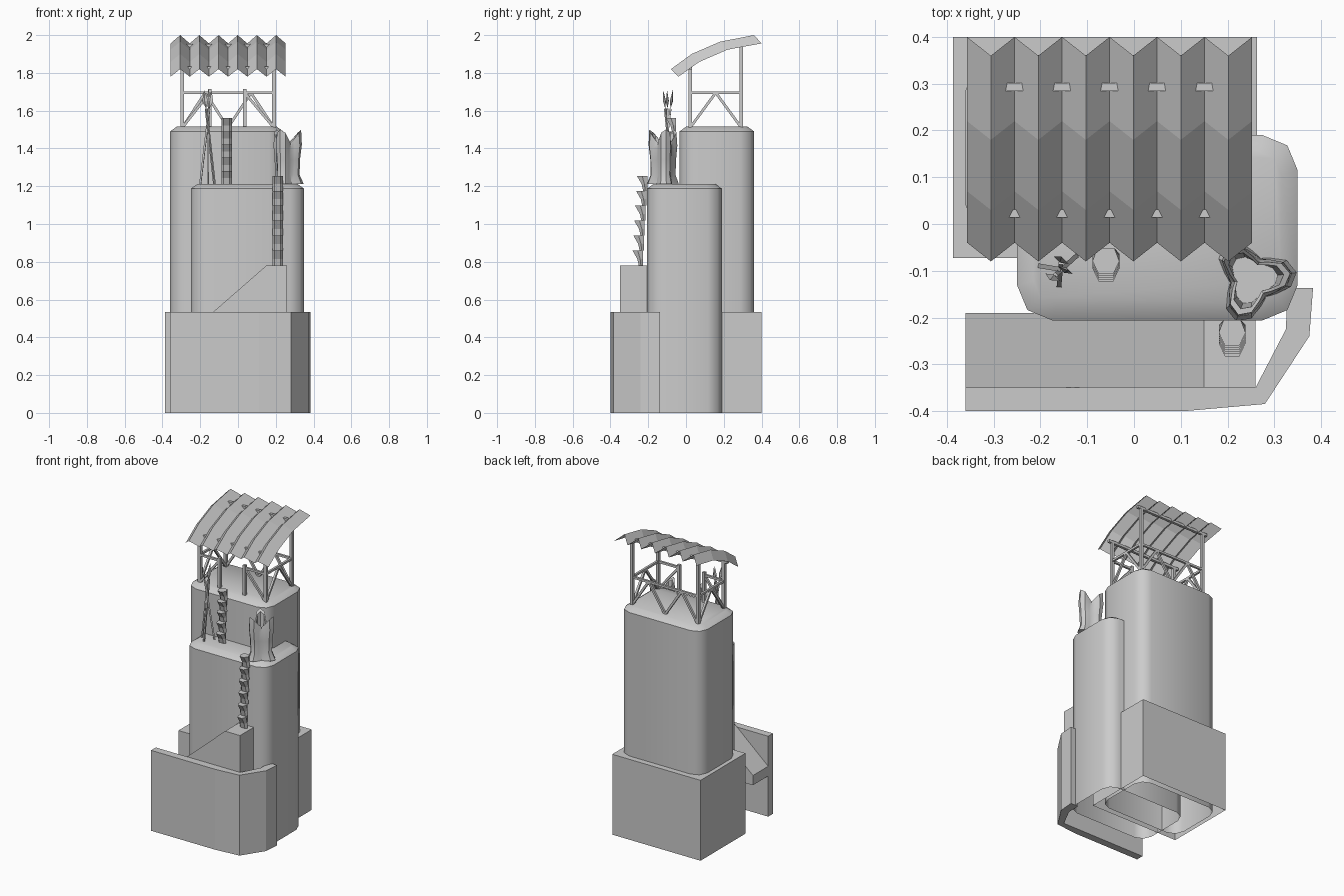
import bpy, bmesh, math
from mathutils import Vector

cube = bpy.data.objects.get("Cube")
if cube:
    bpy.data.objects.remove(cube)

stone = bpy.data.materials.new("plain_grey")
stone.use_nodes = True
GREY = (0.6, 0.6, 0.6, 1)
stone.diffuse_color = GREY
stone.node_tree.nodes["Principled BSDF"].inputs["Base Color"].default_value = GREY


def make(name, bm, smooth=None):
    bmesh.ops.recalc_face_normals(bm, faces=bm.faces)
    mesh = bpy.data.meshes.new(name)
    bm.to_mesh(mesh)
    bm.free()
    mesh.materials.append(stone)
    obj = bpy.data.objects.new(name, mesh)
    bpy.context.collection.objects.link(obj)
    if smooth:
        bpy.ops.object.select_all(action='DESELECT')
        obj.select_set(True)
        bpy.context.view_layer.objects.active = obj
        bpy.ops.object.shade_smooth_by_angle(angle=math.radians(smooth))
    return obj


def loft(bm, rings, closed=True, bottom=True, top=True):
    """Skin a list of point rings, with optional end caps."""
    rows = [[bm.verts.new(p) for p in ring] for ring in rings]
    n = len(rows[0])
    for a, b in zip(rows, rows[1:]):
        for i in range(n if closed else n - 1):
            j = (i + 1) % n
            bm.faces.new((a[i], a[j], b[j], b[i]))
    if bottom:
        bm.faces.new(rows[0])
    if top:
        bm.faces.new(rows[-1])


def bar(bm, p, q, r=0.01, sides=4):
    """Straight beam between two points."""
    p, q = Vector(p), Vector(q)
    turn = (q - p).to_track_quat('Z', 'Y')
    ring = [turn @ Vector((r * math.cos(a), r * math.sin(a), 0))
            for a in (math.tau * (i + 0.5) / sides for i in range(sides))]
    loft(bm, [[p + v for v in ring], [q + v for v in ring]])


def rounded_rect(cx, cy, hx, hy, r, z):
    pts = []
    for k, (sx, sy) in enumerate([(1, 1), (-1, 1), (-1, -1), (1, -1)]):
        for step in range(3):
            a = math.radians(90 * k + 45 * step)
            pts.append((cx + sx * (hx - r) + r * math.cos(a),
                        cy + sy * (hy - r) + r * math.sin(a), z))
    return pts


# Two rounded towers with sloped rims, open underneath
def tower(name, cx, cy, h):
    bm = bmesh.new()
    loft(bm, [rounded_rect(cx, cy, 0.3, 0.198, 0.075, 0),
              rounded_rect(cx, cy, 0.3, 0.198, 0.075, h - 0.025),
              rounded_rect(cx, cy, 0.265, 0.163, 0.05, h)], bottom=False)
    make(name, bm, 46)


tower("front_tower", 0.05, -0.008, 1.212)
tower("rear_tower", -0.06, 0.163, 1.515)

# Square base block, open underneath
bm = bmesh.new()
corners = [(-0.387, -0.073), (0.263, -0.073), (0.263, 0.4), (-0.387, 0.4)]
loft(bm, [[(x, y, z) for x, y in corners] for z in (0, 0.535)], bottom=False)
make("base_block", bm)

# Curved outer wall
bm = bmesh.new()
plan = [(-0.36, -0.4), (0.11, -0.4), (0.28, -0.385), (0.375, -0.24), (0.383, -0.137),
        (0.328, -0.137), (0.325, -0.225), (0.26, -0.35), (0.11, -0.35), (-0.36, -0.35)]
loft(bm, [[(x, y, z) for x, y in plan] for z in (0, 0.535)])
make("outer_wall", bm)

# Ramp with landing
bm = bmesh.new()
side = [(-0.36, 0.27), (0.26, 0.27), (0.26, 0.78), (0.15, 0.78), (-0.36, 0.335)]
loft(bm, [[(x, y, z) for x, z in side] for y in (-0.35, -0.19)])
make("ramp", bm)

# Corrugated curved roof sheet
bm = bmesh.new()
ridge = [(-0.08, 1.82), (0.03, 1.90), (0.18, 1.965), (0.36, 2.0)]
valley = [(-0.04, 1.78), (0.07, 1.858), (0.22, 1.923), (0.4, 1.956)]
rows = [[(-0.357 + 0.0508 * i, *(ridge if i % 2 else valley)[k]) for i in range(13)]
        for k in range(4)]
loft(bm, rows, closed=False, bottom=False, top=False)
make("roof_sheet", bm)

# Lookout frame: posts, roof beams, rails and braces
XL, XR, YF, YB = -0.295, 0.19, 0.022, 0.293
FLOOR, RAIL = 1.51, 1.695
bm = bmesh.new()
for x in (XL, XR):
    bar(bm, (x, YF, FLOOR), (x, YF, 1.83), 0.014)
    bar(bm, (x, YB, FLOOR), (x, YB, 1.94), 0.014)
    bar(bm, (x, YF, RAIL), (x, YB, RAIL))
    mid = (YF + YB) / 2
    for y in (YF, YB):
        bar(bm, (x, y, FLOOR), (x, mid, RAIL))
for y, z in ((YF, 1.826), (YB, 1.945)):
    bar(bm, (XL - 0.03, y, z), (XR + 0.03, y, z), 0.012)
make("frame_posts", bm)

bm = bmesh.new()
bar(bm, (XL, YB, RAIL), (XR, YB, RAIL))
step = (XR - XL) / 4
for i in range(4):
    lo, hi = (FLOOR, RAIL) if i % 2 == 0 else (RAIL, FLOOR)
    bar(bm, (XL + i * step, YB, lo), (XL + (i + 1) * step, YB, hi))
for outer, inner in ((XL, -0.15), (XR, 0.035)):
    bar(bm, (inner, YF, FLOOR), (inner, YF, 1.715), 0.013)
    bar(bm, (outer, YF, RAIL), (inner, YF, RAIL))
    bar(bm, (outer, YF, FLOOR), (inner, YF, RAIL))
make("frame_rails", bm)


# Notched log ladders: stacked steps that taper downwards
def log_ladder(name, x, y_low, y_high, z0, z1, count):
    bm = bmesh.new()
    h = (z1 - z0) / count
    for i in range(count):
        y = y_low + (y_high - y_low) * i / (count - 1)
        rings = []
        for z, depth in ((0, 0.022), (h * 0.45, 0.03), (h, 0.055)):
            rings.append([(x + 0.026 * s, y - depth * d, z0 + i * h + z)
                          for s, d in ((-0.7, 0), (0.7, 0), (1.1, 0.5), (0.6, 1), (-0.6, 1), (-1.1, 0.5))])
        loft(bm, rings)
    make(name, bm)


log_ladder("lower_ladder", 0.21, -0.228, -0.205, 0.78, 1.255, 6)
log_ladder("upper_ladder", -0.06, -0.068, -0.052, 1.212, 1.56, 5)

# Three crossed spears with leaf blades
bm = bmesh.new()
for foot, tip in (((-0.2, -0.09), (-0.14, -0.1)),
                  ((-0.125, -0.07), (-0.18, -0.12)),
                  ((-0.16, -0.13), (-0.155, -0.07))):
    p, q = Vector((*foot, 1.212)), Vector((*tip, 1.71))
    neck = p.lerp(q, 0.8)
    bar(bm, p, neck, 0.007)
    wide = p.lerp(q, 0.88)
    out = (q - p).cross(Vector((0.5, 1, 0))).normalized()
    flat = (q - p).cross(out).normalized()
    ring = [bm.verts.new(wide + v) for v in (out * 0.018, flat * 0.006, -out * 0.018, -flat * 0.006)]
    for end in (neck, q):
        v = bm.verts.new(end)
        for i in range(4):
            bm.faces.new((ring[i], ring[(i + 1) % 4], v))
make("spears", bm)

# Hide vessel with three peaks, hollow inside
bm = bmesh.new()
rings = []
for z, r, amp, lift in ((1.212, 0.072, 0.024, 0), (1.26, 0.058, 0.016, 0), (1.34, 0.062, 0.014, 0),
                        (1.41, 0.066, 0.02, 0.01), (1.465, 0.06, 0.022, 0.035),
                        (1.455, 0.05, 0.018, 0.03), (1.3, 0.045, 0.01, 0)):
    ring = []
    for i in range(18):
        a = math.tau * i / 18
        w = math.cos(3 * a)
        rad = r + amp * w
        ring.append((0.253 + rad * math.cos(a + 0.15), -0.118 + rad * math.sin(a + 0.15), z + lift * w))
    rings.append(ring)
loft(bm, rings)
make("hide_vessel", bm, 35)
